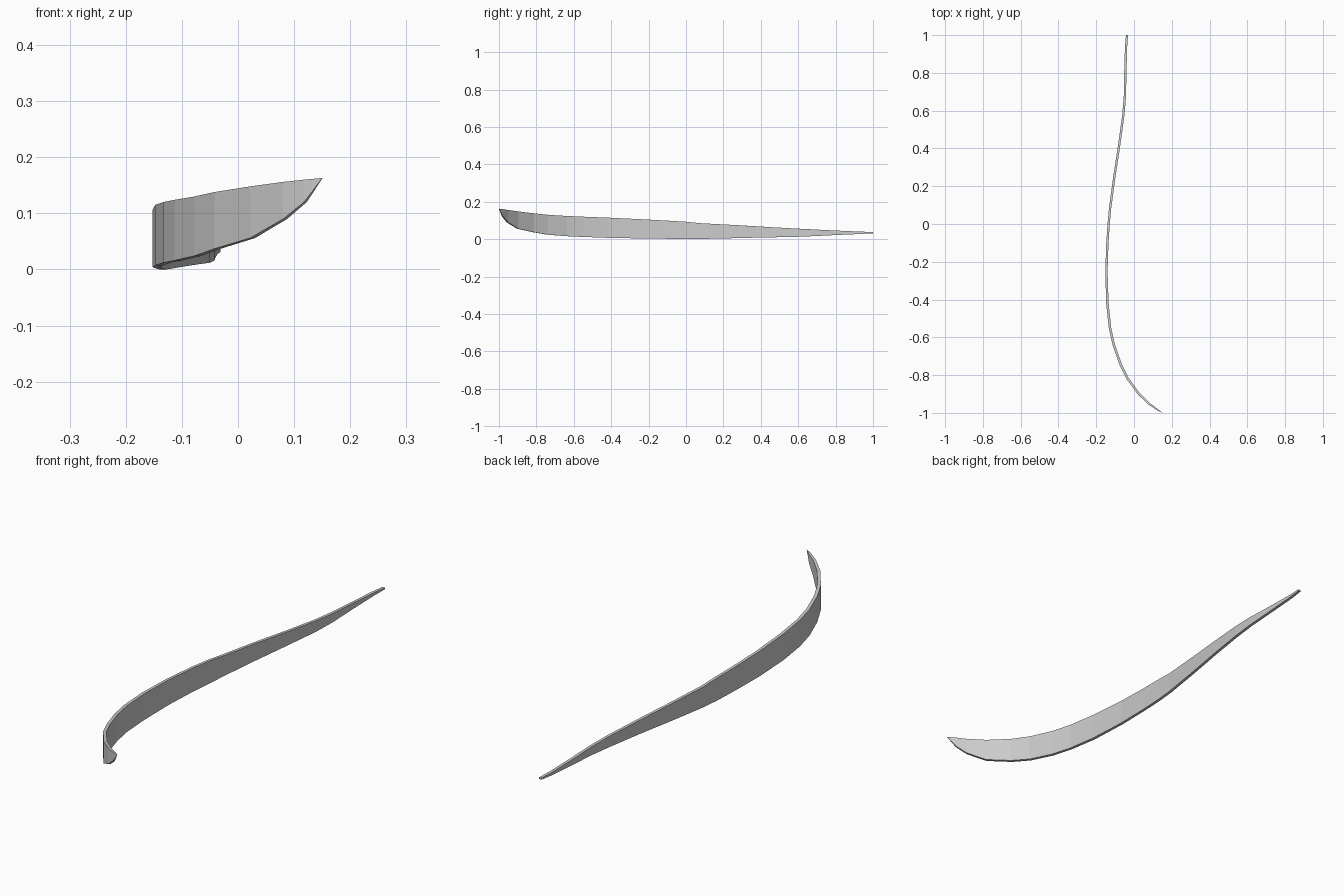
import bpy, bmesh
from mathutils import Vector

# Stations along the blade: y, centre x, top z, bottom z, thickness
stations = [
    (-1.000, 0.150, 0.163, 0.162, 0.001),
    (-0.980, 0.120, 0.160, 0.120, 0.009),
    (-0.955, 0.084, 0.156, 0.090, 0.011),
    (-0.900, 0.026, 0.148, 0.056, 0.012),
    (-0.815, -0.036, 0.138, 0.037, 0.013),
    (-0.740, -0.072, 0.130, 0.024, 0.013),
    (-0.640, -0.107, 0.124, 0.016, 0.013),
    (-0.550, -0.127, 0.120, 0.012, 0.013),
    (-0.420, -0.141, 0.115, 0.007, 0.013),
    (-0.250, -0.146, 0.107, 0.004, 0.012),
    (-0.100, -0.141, 0.099, 0.002, 0.012),
    (0.000, -0.134, 0.093, 0.000, 0.012),
    (0.080, -0.127, 0.085, 0.001, 0.012),
    (0.250, -0.104, 0.076, 0.005, 0.012),
    (0.420, -0.078, 0.066, 0.009, 0.012),
    (0.580, -0.056, 0.057, 0.012, 0.012),
    (0.680, -0.048, 0.052, 0.016, 0.012),
    (0.800, -0.046, 0.046, 0.022, 0.012),
    (0.940, -0.042, 0.040, 0.028, 0.012),
    (1.000, -0.037, 0.038, 0.031, 0.011),
]

bm = bmesh.new()
rings = []
for i, (y, x, zt, zb, t) in enumerate(stations):
    a = stations[max(i - 1, 0)]
    b = stations[min(i + 1, len(stations) - 1)]
    tangent = Vector((b[1] - a[1], b[0] - a[0])).normalized()
    n = Vector((tangent.y, -tangent.x)) * t / 2
    if i == len(stations) - 1:
        n = Vector((t / 2, 0))      # square tail end
    rings.append([bm.verts.new((x + s * n.x, y + s * n.y, z))
                  for s, z in ((-1, zb), (1, zb), (1, zt), (-1, zt))])

# Skin the rectangular sections and cap both ends
for r, q in zip(rings, rings[1:]):
    for k in range(4):
        j = (k + 1) % 4
        bm.faces.new((r[k], r[j], q[j], q[k]))
bm.faces.new(rings[0])
bm.faces.new(rings[-1])
bmesh.ops.recalc_face_normals(bm, faces=bm.faces)

mesh = bpy.data.meshes.new("curved_blade")
bm.to_mesh(mesh)
bm.free()
blade = bpy.data.objects.new("curved_blade", mesh)
bpy.context.collection.objects.link(blade)
